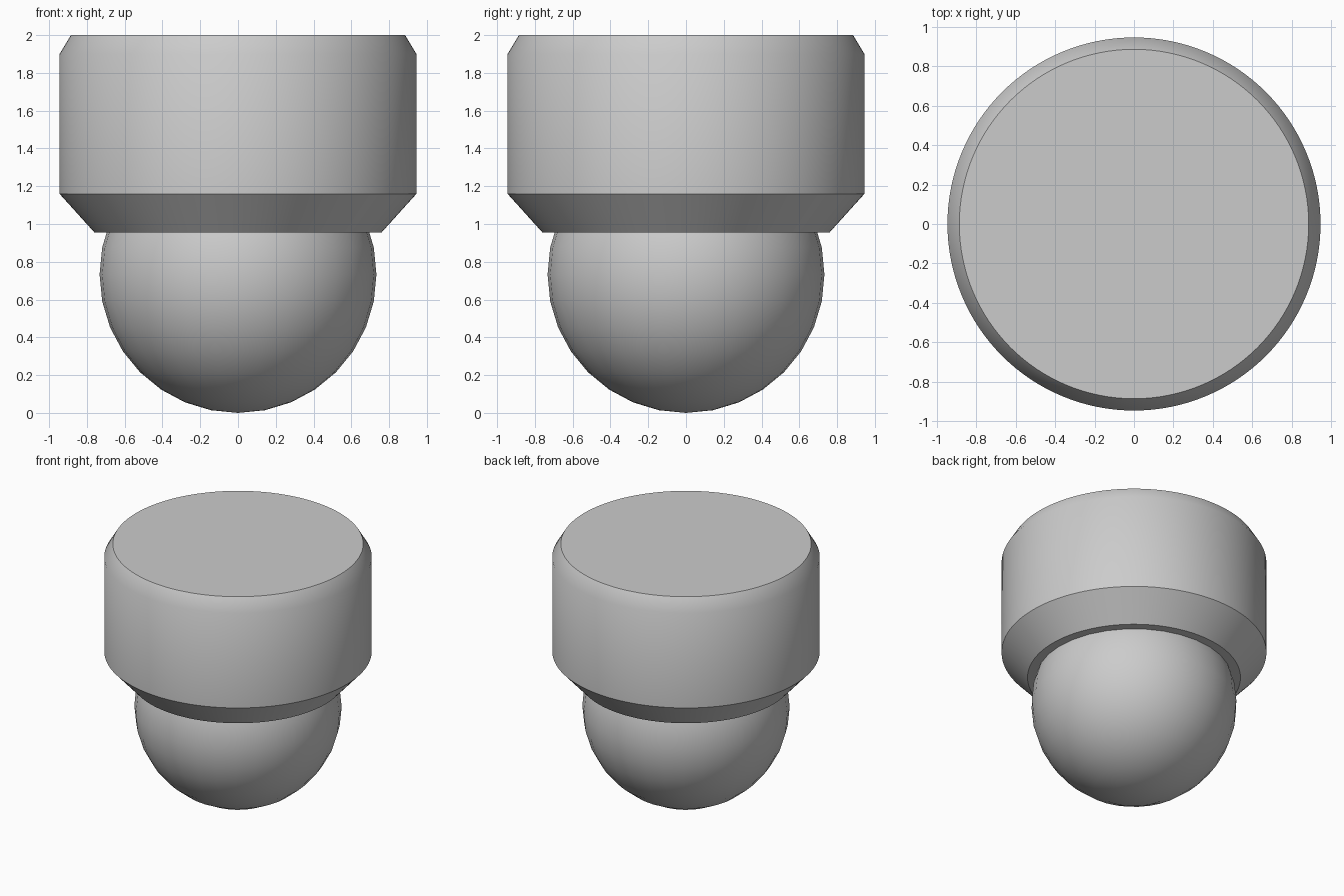
import bpy, bmesh, math
from mathutils import Matrix

if "Cube" in bpy.data.objects:
    bpy.data.objects.remove(bpy.data.objects["Cube"], do_unlink=True)

grey = bpy.data.materials.new("light_grey")
grey.use_nodes = True
colour = (0.6, 0.6, 0.6, 1)
grey.diffuse_color = colour
grey.node_tree.nodes["Principled BSDF"].inputs["Base Color"].default_value = colour


def finish(name, bm):
    """Turn a bmesh into a smooth-shaded object with sharp rims."""
    bmesh.ops.recalc_face_normals(bm, faces=bm.faces)
    mesh = bpy.data.meshes.new(name)
    bm.to_mesh(mesh)
    bm.free()
    mesh.materials.append(grey)
    obj = bpy.data.objects.new(name, mesh)
    bpy.context.collection.objects.link(obj)
    bpy.ops.object.select_all(action="DESELECT")
    obj.select_set(True)
    bpy.context.view_layer.objects.active = obj
    bpy.ops.object.shade_smooth_by_angle(angle=math.radians(35))
    return obj


def turned(name, profile, sides):
    """Solid of revolution from (radius, height) pairs, capped at both ends."""
    bm = bmesh.new()
    rings = []
    for r, z in profile:
        angles = [math.tau * i / sides for i in range(sides)]
        rings.append([bm.verts.new((r * math.cos(a), r * math.sin(a), z)) for a in angles])
    for low, high in zip(rings, rings[1:]):
        for i in range(sides):
            j = (i + 1) % sides
            bm.faces.new((low[i], low[j], high[j], high[i]))
    bm.faces.new(rings[0][::-1])
    bm.faces.new(rings[-1])
    return finish(name, bm)


# Cylindrical housing with a tapered lower collar and a chamfered top rim
turned("housing", [(0.76, 0.955), (0.945, 1.16), (0.945, 1.9), (0.885, 2.0)], 128)

# Round ball seated in the underside of the housing
ball = bmesh.new()
bmesh.ops.create_uvsphere(ball, u_segments=32, v_segments=16, radius=0.733,
                          matrix=Matrix.Translation((0, 0, 0.733)))
finish("ball", ball)
